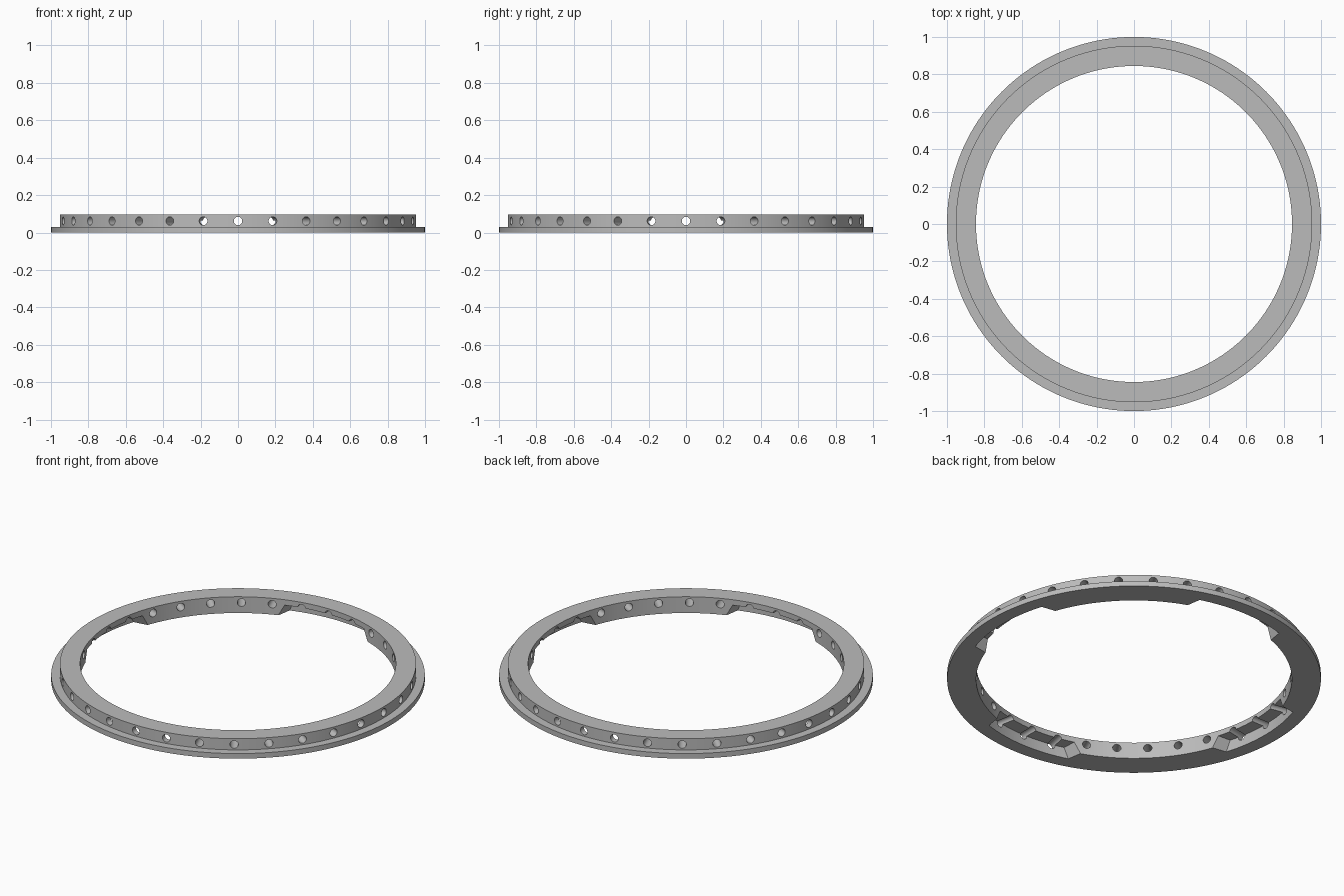
import bpy, bmesh, math
from mathutils import Matrix, Vector

cube = bpy.data.objects.get("Cube")
if cube:
    bpy.data.objects.remove(cube, do_unlink=True)

SEGMENTS = 160
HOLES = 32

grey = bpy.data.materials.new("plain grey")
grey.use_nodes = True
grey.diffuse_color = (0.5, 0.5, 0.5, 1)
grey.node_tree.nodes["Principled BSDF"].inputs["Base Color"].default_value = (0.5, 0.5, 0.5, 1)


def polar(radius, angle, z):
    return Vector((radius * math.cos(angle), radius * math.sin(angle), z))


def loft(bm, sections, closed):
    """Skin matching loops of points; cap the ends unless the loft closes."""
    loops = [[bm.verts.new(p) for p in s] for s in sections]
    pairs = list(zip(loops, loops[1:]))
    if closed:
        pairs.append((loops[-1], loops[0]))
    for a, b in pairs:
        for i in range(len(a)):
            j = (i + 1) % len(a)
            bm.faces.new((a[i], b[i], b[j], a[j]))
    if not closed:
        bm.faces.new(loops[0])
        bm.faces.new(loops[-1])


def finish(bm, name):
    bmesh.ops.recalc_face_normals(bm, faces=bm.faces)
    mesh = bpy.data.meshes.new(name)
    bm.to_mesh(mesh)
    bm.free()
    obj = bpy.data.objects.new(name, mesh)
    bpy.context.scene.collection.objects.link(obj)
    return obj


# Flanged ring, revolved from its cross-section
profile = [(0.845, 0), (1, 0), (1, 0.03), (0.953, 0.03), (0.953, 0.096), (0.845, 0.096)]
bm = bmesh.new()
loft(bm, [[polar(r, math.tau * k / SEGMENTS, z) for r, z in profile]
          for k in range(SEGMENTS)], True)
ring = finish(bm, "flanged_ring")
ring.data.materials.append(grey)

# Four undercut notches with tapered ends, opening to the inside
bm = bmesh.new()
corners = [(0.80, -0.02, 22.5), (0.92, -0.02, 18), (0.92, 0.064, 16), (0.80, 0.064, 19)]
for quarter in range(4):
    middle = quarter * math.pi / 2
    loft(bm, [[polar(r, middle + math.radians(half) * step / 8, z) for r, z, half in corners]
              for step in range(-8, 9)], False)
notches = finish(bm, "notch_cutter")

# Radial bolt holes through the wall
bm = bmesh.new()
for k in range(HOLES):
    place = (Matrix.Rotation(math.tau * k / HOLES, 4, "Z")
             @ Matrix.Translation((0.9, 0, 0.0615))
             @ Matrix.Rotation(math.pi / 2, 4, "Y"))
    bmesh.ops.create_cone(bm, cap_ends=True, segments=20, radius1=0.0225,
                          radius2=0.0225, depth=0.25, matrix=place)
holes = finish(bm, "hole_cutter")

# Cut the ring, then bake the result and drop the cutters
for cutter in (notches, holes):
    cutter.hide_render = True
    mod = ring.modifiers.new(cutter.name, "BOOLEAN")
    mod.operation = "DIFFERENCE"
    mod.solver = "EXACT"
    mod.object = cutter
bpy.context.view_layer.update()
baked = bpy.data.meshes.new_from_object(
    ring.evaluated_get(bpy.context.evaluated_depsgraph_get()))
ring.modifiers.clear()
ring.data = baked
for cutter in (notches, holes):
    bpy.data.objects.remove(cutter, do_unlink=True)
baked.materials.clear()
baked.materials.append(grey)
for face in baked.polygons:
    face.material_index = 0

# Smooth round surfaces, keep edges crisp
bpy.ops.object.select_all(action="DESELECT")
ring.select_set(True)
bpy.context.view_layer.objects.active = ring
bpy.ops.object.shade_smooth_by_angle(angle=math.radians(25))
